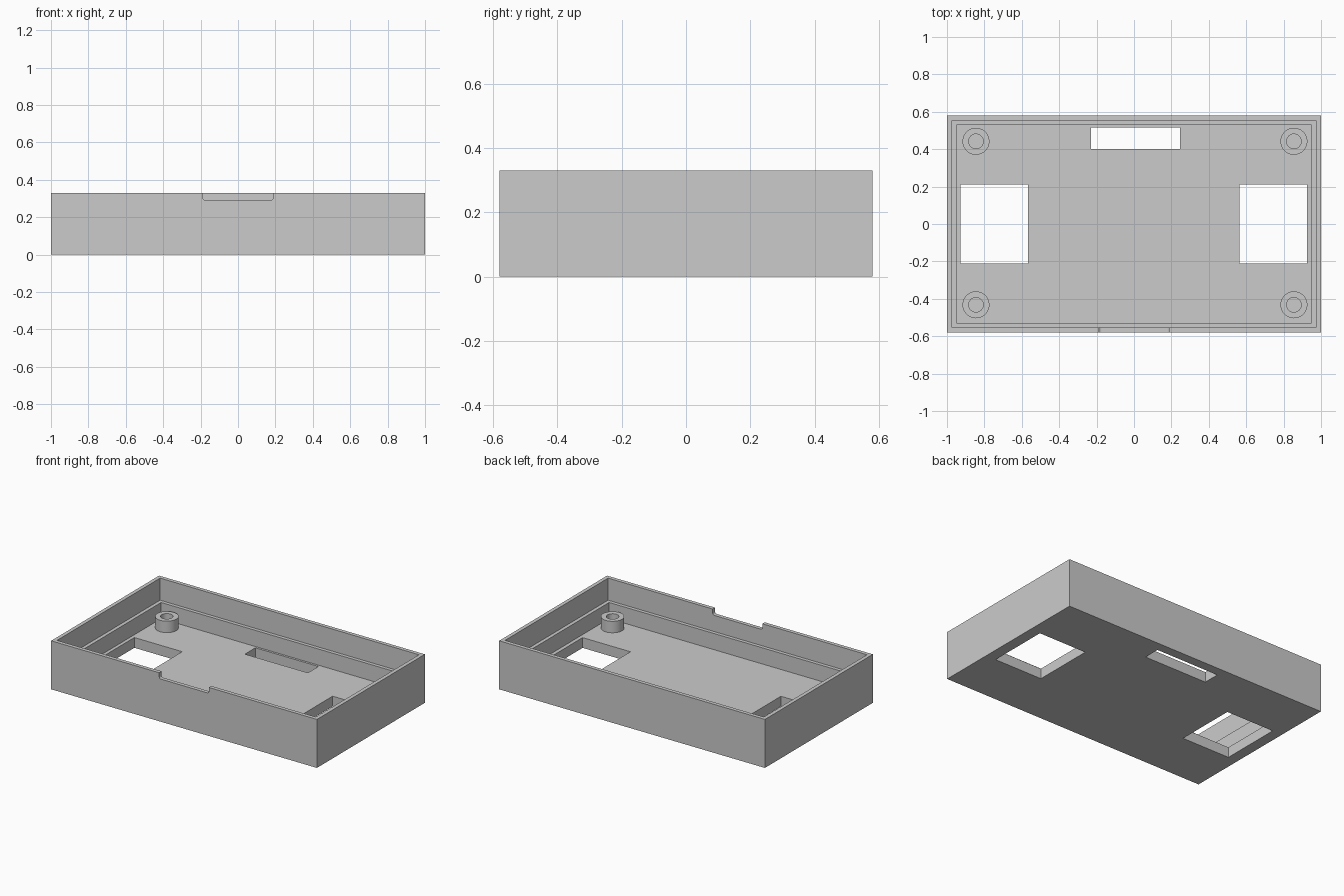
import bpy
import bmesh
from math import radians
from mathutils import Matrix, Vector

default_cube = bpy.data.objects.get("Cube")
if default_cube:
    bpy.data.objects.remove(default_cube, do_unlink=True)

HALF_X, HALF_Y, HEIGHT = 1.0, 0.58, 0.33
FLOOR, LEDGE, BOSS_TOP = 0.07, 0.18, 0.148

grey = bpy.data.materials.new("light_grey_plastic")
grey.use_nodes = True
grey.diffuse_color = (0.6, 0.6, 0.6, 1)
grey.node_tree.nodes["Principled BSDF"].inputs["Base Color"].default_value = grey.diffuse_color


def add_object(name, bm):
    bmesh.ops.recalc_face_normals(bm, faces=bm.faces)
    mesh = bpy.data.meshes.new(name)
    bm.to_mesh(mesh)
    bm.free()
    mesh.materials.append(grey)
    obj = bpy.data.objects.new(name, mesh)
    bpy.context.collection.objects.link(obj)
    return obj


def box(name, low, high, bevel=0):
    low, high = Vector(low), Vector(high)
    bm = bmesh.new()
    bmesh.ops.create_cube(bm, size=1, matrix=Matrix.Translation((low + high) / 2)
                          @ Matrix.Diagonal((*(high - low), 1)))
    if bevel:
        # Round the lower edges that run front to back
        edges = [e for e in bm.edges
                 if all(v.co.z < low.z + 1e-4 for v in e.verts)
                 and abs(e.verts[0].co.y - e.verts[1].co.y) > 1e-4]
        bmesh.ops.bevel(bm, geom=edges, offset=bevel, segments=4,
                        affect='EDGES', profile=0.5)
    return add_object(name, bm)


def cut(target, cutter):
    cutter.hide_render = True
    mod = target.modifiers.new("cut", 'BOOLEAN')
    mod.operation = 'DIFFERENCE'
    mod.solver = 'EXACT'
    mod.object = cutter
    bpy.context.view_layer.objects.active = target
    bpy.ops.object.modifier_apply(modifier=mod.name)
    bpy.data.objects.remove(cutter, do_unlink=True)


def boss(name, x, y, outer=0.072, inner=0.039):
    # Tube made by spinning a rectangular section, sunk slightly into the floor
    bm = bmesh.new()
    base = FLOOR - 0.01
    section = [(inner, base), (outer, base), (outer, BOSS_TOP), (inner, BOSS_TOP)]
    verts = [bm.verts.new((r, 0, z)) for r, z in section]
    edges = [bm.edges.new((verts[i], verts[i - 1])) for i in range(4)]
    bmesh.ops.spin(bm, geom=verts + edges, axis=(0, 0, 1), cent=(0, 0, 0),
                   angle=radians(360), steps=48)
    bmesh.ops.remove_doubles(bm, verts=bm.verts, dist=1e-4)
    obj = add_object(name, bm)
    obj.location = (x, y, 0)
    bpy.ops.object.select_all(action='DESELECT')
    obj.select_set(True)
    bpy.context.view_layer.objects.active = obj
    bpy.ops.object.shade_smooth_by_angle(angle=radians(30))


# Case: solid block hollowed in two steps, leaving a ledge around the inside
case = box("case_shell", (-HALF_X, -HALF_Y, 0), (HALF_X, HALF_Y, HEIGHT))
for inset, bottom in ((0.026, LEDGE), (0.05, FLOOR)):
    x, y = HALF_X - inset, HALF_Y - inset
    cut(case, box("cavity_cutter", (-x, -y, bottom), (x, y, 0.5)))

# Floor openings: one window at each side and a slot near the back
for low_x, high_x in ((-0.927, -0.567), (0.565, 0.925)):
    cut(case, box("window_cutter", (low_x, -0.21, -0.1), (high_x, 0.21, 0.12)))
cut(case, box("slot_cutter", (-0.23, 0.402, -0.1), (0.245, 0.515, 0.12)))

# Shallow notch in the front rim
cut(case, box("notch_cutter", (-0.187, -0.7, 0.29), (0.187, -0.5, 0.45), bevel=0.012))

# Screw bosses in the corners
for side, x in (("right", -0.845), ("left", 0.855)):
    for end, y in (("front", -0.432), ("back", 0.442)):
        boss(f"{end}_{side}_screw_boss", x, y)
